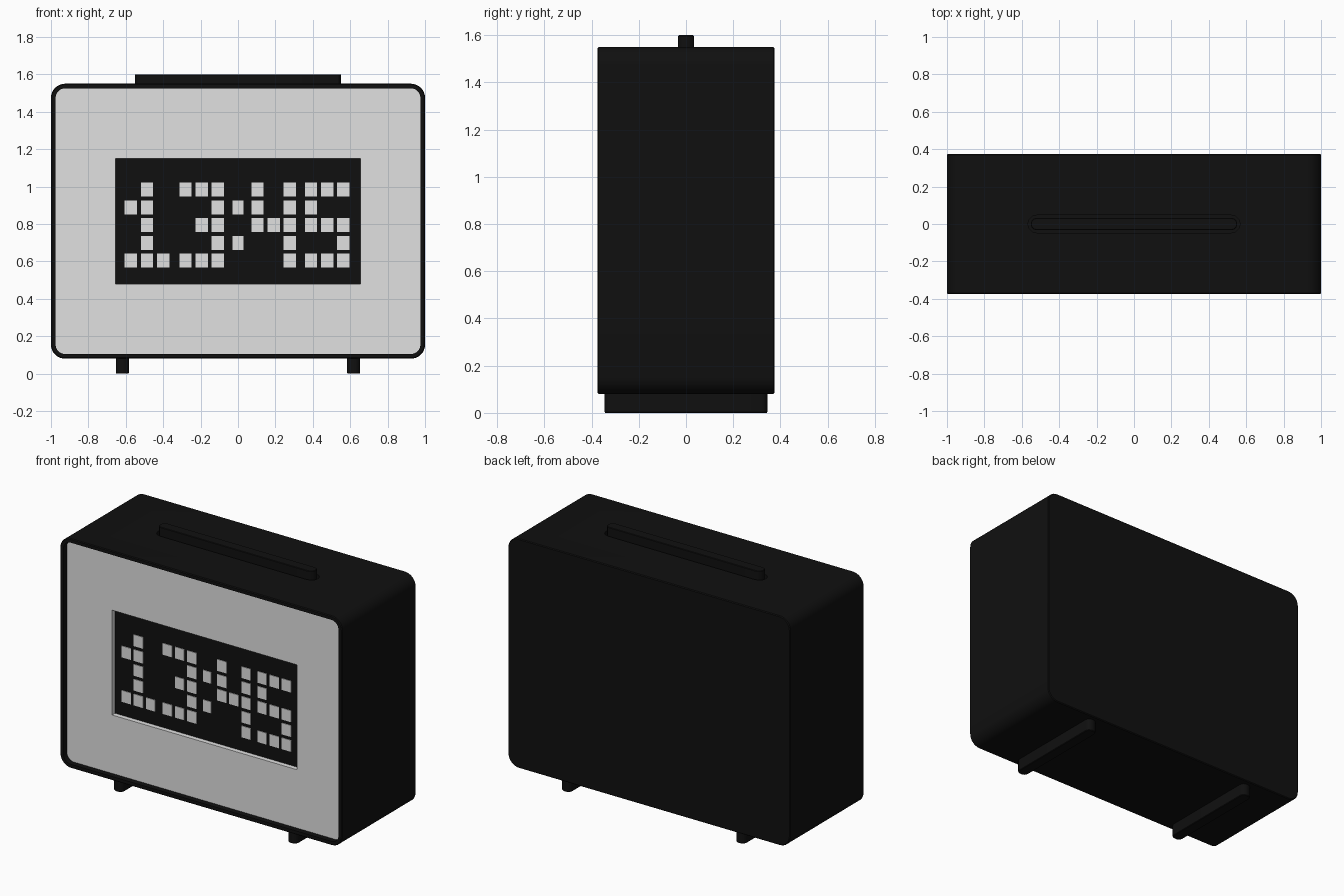
import bpy, bmesh, math

if "Cube" in bpy.data.objects:
    bpy.data.objects.remove(bpy.data.objects["Cube"])


def material(name, v):
    m = bpy.data.materials.new(name)
    m.diffuse_color = (v, v, v, 1)
    m.use_nodes = True
    m.node_tree.nodes["Principled BSDF"].inputs["Base Color"].default_value = m.diffuse_color
    return m


BLACK = material("matte black", 0.005)
GREY = material("light grey", 0.75)


def rounded(w, h, r, segs):
    """Rounded rectangle outline, w and h are half sizes."""
    pts = []
    for k, (sx, sy) in enumerate([(1, 1), (-1, 1), (-1, -1), (1, -1)]):
        for i in range(segs + 1):
            a = math.pi / 2 * (k + i / segs)
            pts.append((sx * (w - r) + r * math.cos(a), sy * (h - r) + r * math.sin(a)))
    return pts


def loft(name, sections, mat, axis="z", center=(0, 0), segs=6, ring=False):
    """Skin sections of (half w, half h, radius, depth) along an axis."""
    bm = bmesh.new()
    loops = []
    for w, h, r, d in sections:
        loop = []
        for u, v in rounded(w, h, r, segs):
            u, v = u + center[0], v + center[1]
            loop.append(bm.verts.new((u, d, v) if axis == "y" else (u, v, d)))
        loops.append(loop)
    pairs = list(zip(loops, loops[1:]))
    if ring:
        pairs.append((loops[-1], loops[0]))
    else:
        bm.faces.new(loops[0])
        bm.faces.new(loops[-1])
    n = len(loops[0])
    for a, b in pairs:
        for i in range(n):
            j = (i + 1) % n
            bm.faces.new((a[i], a[j], b[j], b[i]))
    bmesh.ops.remove_doubles(bm, verts=bm.verts, dist=1e-5)
    bmesh.ops.recalc_face_normals(bm, faces=bm.faces)
    return finish(name, bm, mat)


def add_box(bm, x0, x1, y0, y1, z0, z1):
    vs = bmesh.ops.create_cube(bm, size=1)["verts"]
    for v in vs:
        v.co.x = x0 if v.co.x < 0 else x1
        v.co.y = y0 if v.co.y < 0 else y1
        v.co.z = z0 if v.co.z < 0 else z1


def finish(name, bm, mat):
    me = bpy.data.meshes.new(name)
    bm.to_mesh(me)
    bm.free()
    ob = bpy.data.objects.new(name, me)
    bpy.context.collection.objects.link(ob)
    me.materials.append(mat)
    return ob


def activate(ob):
    bpy.ops.object.select_all(action="DESELECT")
    ob.select_set(True)
    bpy.context.view_layer.objects.active = ob


def smooth(ob):
    activate(ob)
    bpy.ops.object.shade_smooth_by_angle(angle=math.radians(30))


# Case: rounded shell with a recessed front
W, H, R, CZ = 1.0, 0.735, 0.075, 0.815
e, rim = 0.005, 0.025


def sec(inset, y):
    return (W - inset, H - inset, R - inset, y)


case = loft("case", [sec(e, 0.375), sec(0, 0.375 - e), sec(0, -0.375 + e), sec(e, -0.375),
                     sec(rim, -0.375), sec(rim, -0.305)], BLACK, "y", (0, CZ), 8)

# Slot around the top button
cutter = loft("slot_cutter", [(0.567, 0.047, 0.046, 1.52), (0.567, 0.047, 0.046, 1.62)], BLACK, segs=3)
mod = case.modifiers.new("slot", "BOOLEAN")
mod.operation = "DIFFERENCE"
mod.solver = "EXACT"
mod.object = cutter
activate(case)
bpy.ops.object.modifier_apply(modifier="slot")
bpy.data.objects.remove(cutter)
smooth(case)

# Top button
button = loft("top_button", [(0.552, 0.033, 0.032, 1.515), (0.552, 0.033, 0.032, 1.597),
                             (0.549, 0.03, 0.029, 1.60)], BLACK, segs=3)
smooth(button)

# Front panel with the screen opening
panel_outer = (W - rim, H - rim, R - rim)
opening = (0.655, 0.336, 0.0)
# the opening is centred on the case height
panel = loft("front_panel", [panel_outer + (-0.308,), panel_outer + (-0.34,),
                             opening + (-0.34,), opening + (-0.308,)],
             GREY, "y", (0, CZ), 8, ring=True)
smooth(panel)

# Screen
bm = bmesh.new()
add_box(bm, -0.66, 0.66, -0.31, -0.30, 0.475, 1.155)
finish("screen", bm, BLACK)

# Lit display cells: first column x and row patterns of each group
groups = [
    (-0.573, [".#.", "##.", ".#.", ".#.", "###"]),
    (-0.281, ["###", "..#", ".##", "..#", "###"]),
    (0.0, [".", "#", ".", "#", "."]),
    (0.104, ["#.#", "#.#", "###", "..#", "..#"]),
    (0.390, ["###", "#..", "###", "..#", "###"]),
]
bm = bmesh.new()
for x0, rows in groups:
    hw = 0.03 if len(rows[0]) == 1 else 0.033
    for r, row in enumerate(rows):
        for c, mark in enumerate(row):
            if mark == "#":
                x, z = x0 + c * 0.0865, 0.984 - r * 0.095
                add_box(bm, x - hw, x + hw, -0.314, -0.309, z - 0.037, z + 0.037)
finish("display_cells", bm, GREY)

# Two foot bars running front to back
for side, label in ((-1, "left"), (1, "right")):
    foot = loft(label + "_foot", [(0.032, 0.342, 0.027, 0.0), (0.035, 0.345, 0.03, 0.004),
                                  (0.035, 0.345, 0.03, 0.085)], BLACK, center=(side * 0.618, 0), segs=4)
    smooth(foot)
